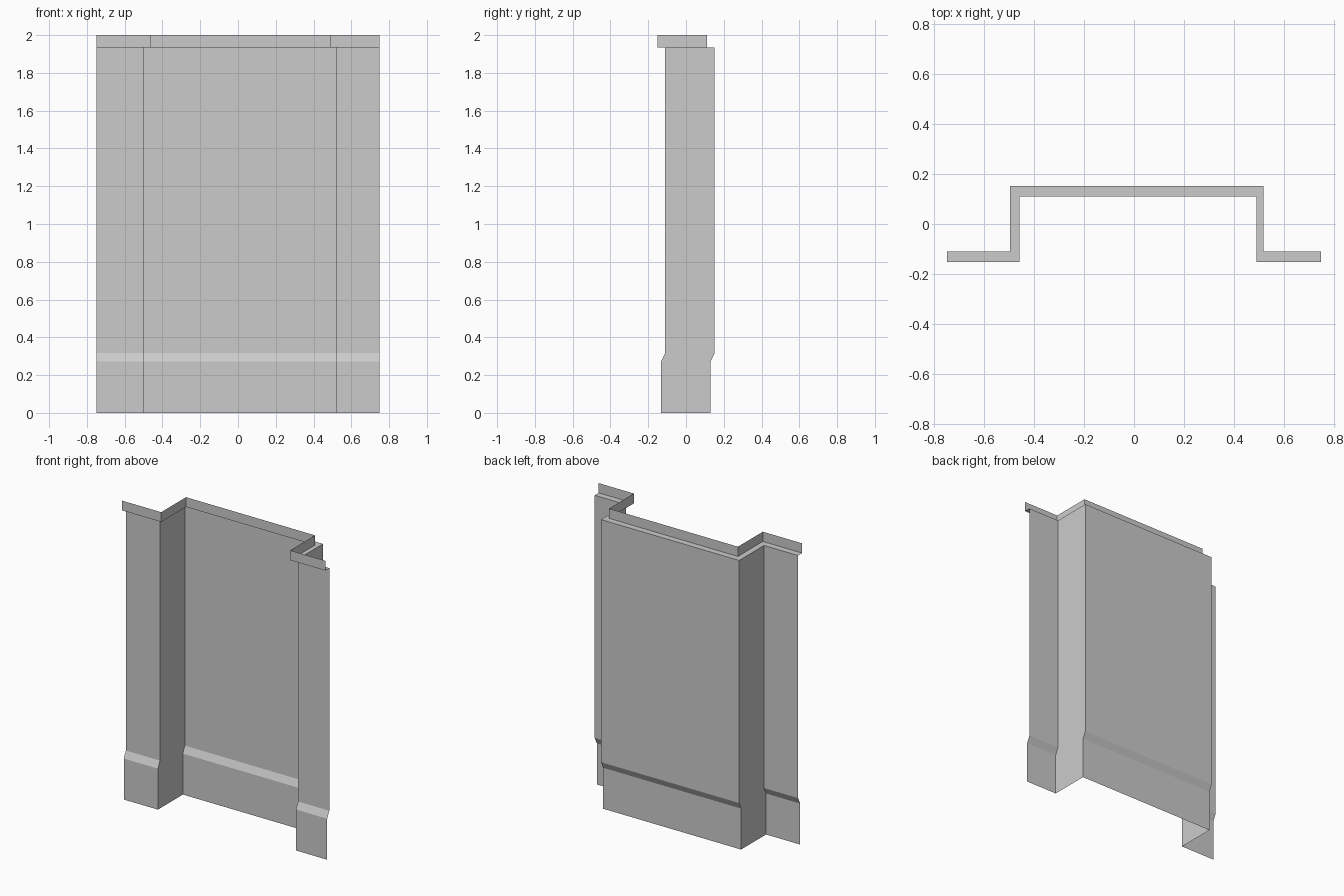
import bpy
import bmesh

if "Cube" in bpy.data.objects:
    bpy.data.objects.remove(bpy.data.objects["Cube"])


def plan(left, right, front, back, z):
    """Recessed wall outline in plan: side return, recess, side return."""
    return [(-0.75, front, z), (left, front, z), (left, back, z),
            (right, back, z), (right, front, z), (0.75, front, z)]


def loft(name, rows):
    """Single-sided sheet through stacked plan outlines, facing the front."""
    bm = bmesh.new()
    grid = [[bm.verts.new(p) for p in row] for row in rows]
    for low, high in zip(grid, grid[1:]):
        for i in range(len(low) - 1):
            quad = (low[i], low[i + 1], high[i + 1], high[i])
            # The skirting slope leaves the returns flat, so every quad is planar
            bm.faces.new(quad)
    mesh = bpy.data.meshes.new(name)
    bm.to_mesh(mesh)
    bm.free()
    obj = bpy.data.objects.new(name, mesh)
    bpy.context.collection.objects.link(obj)
    return obj


# Plan dimensions: left, right, front and back of each level
BASE = (-0.498, 0.52, -0.132, 0.131)
WALL = (-0.498, 0.52, -0.11, 0.152)
TRIM = (-0.46, 0.491, -0.152, 0.11)

# Skirting with sloped top
loft("skirting", [plan(*BASE, 0), plan(*BASE, 0.273), plan(*WALL, 0.318)])

# Main wall sheet
loft("wall", [plan(*WALL, 0.318), plan(*WALL, 1.935)])

# Top trim with its flat ledge
loft("top_trim", [plan(*WALL, 1.935), plan(*TRIM, 1.935), plan(*TRIM, 2.0)])
